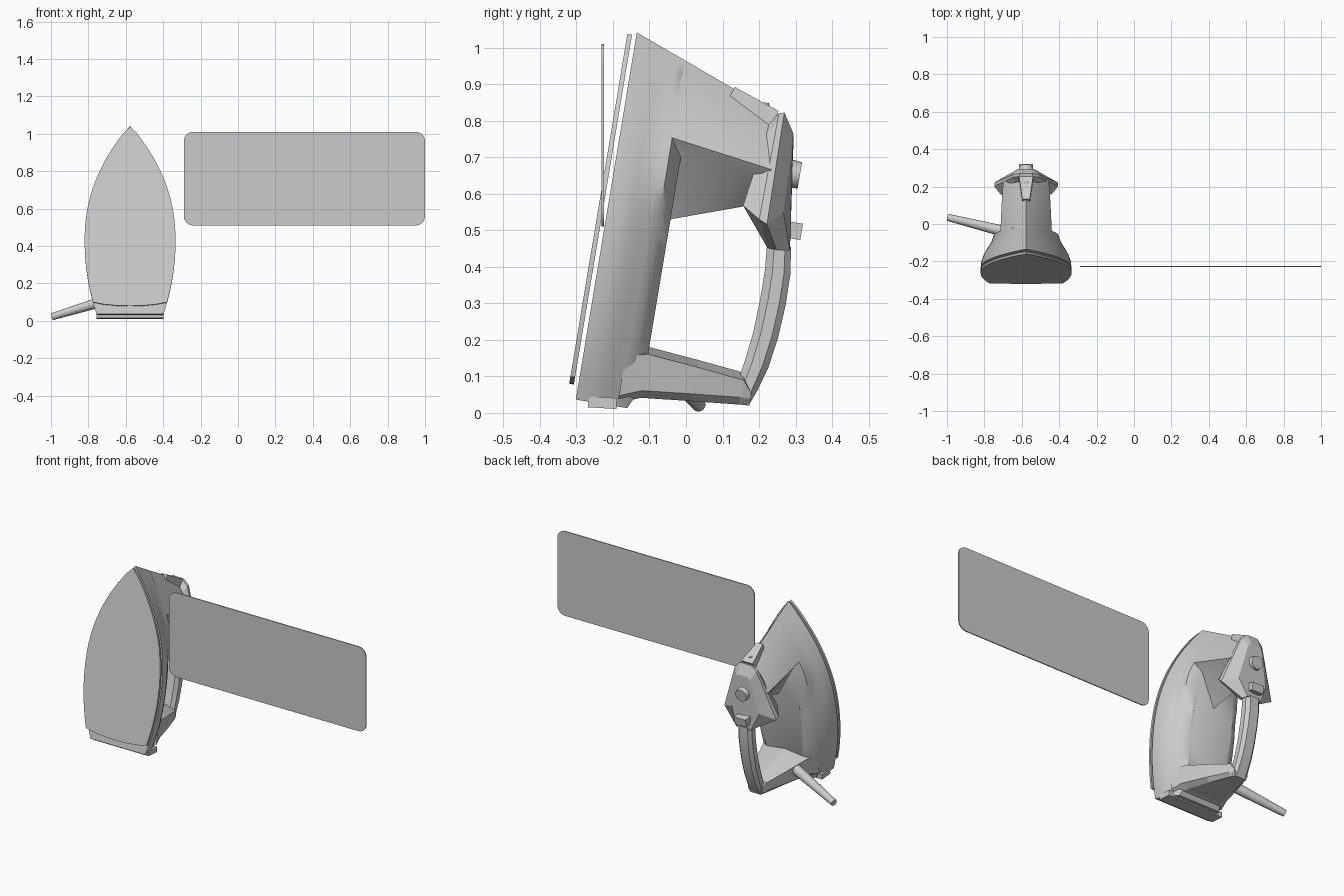
import bpy, bmesh, math
from mathutils import Vector, Matrix

if "Cube" in bpy.data.objects:
    bpy.data.objects.remove(bpy.data.objects["Cube"])

CX = -0.577                      # centre line of the iron
ANG = math.atan2(0.164, 0.986)   # backward lean of the iron


def loc(x, u, v):
    """Iron frame to world: u runs heel to tip, v away from the sole."""
    return Vector((CX + x, -0.32 + 0.164 * u + 0.986 * v, 0.08 + 0.986 * u - 0.164 * v))


def finish(name, bm, smooth=None):
    bmesh.ops.recalc_face_normals(bm, faces=bm.faces[:])
    me = bpy.data.meshes.new(name)
    bm.to_mesh(me)
    bm.free()
    ob = bpy.data.objects.new(name, me)
    bpy.context.collection.objects.link(ob)
    if smooth:
        bpy.ops.object.select_all(action='DESELECT')
        ob.select_set(True)
        bpy.context.view_layer.objects.active = ob
        bpy.ops.object.shade_smooth_by_angle(angle=math.radians(smooth))
    return ob


def loft(name, rings, smooth=None):
    """Skin a list of equal rings and cap both ends."""
    bm = bmesh.new()
    vs = [[bm.verts.new(p) for p in r] for r in rings]
    n = len(vs[0])
    for a, b in zip(vs, vs[1:]):
        for i in range(n):
            j = (i + 1) % n
            bm.faces.new((a[i], a[j], b[j], b[i]))
    bm.faces.new(vs[0])
    bm.faces.new(vs[-1])
    bmesh.ops.remove_doubles(bm, verts=bm.verts[:], dist=1e-5)
    return finish(name, bm, smooth)


def mirror(half):
    """Half ring of (x, u, v) made whole; points on x = 0 are used once."""
    other = [(-x, u, v) for x, u, v in reversed(half) if x > 1e-6]
    return [loc(*p) for p in half + other]


def width(u):
    if u > 0.35:
        return 0.243 * max(0, 1 - ((u - 0.35) / 0.63) ** 2.2)
    return 0.243 * (1 - 1.71 * (0.35 - u) ** 2)


def tip(v):
    return 0.98 - 0.378 * (v - 0.025)


def side(t, v, s, u0=-0.04):
    """Point on the hull side, t = 0 at the heel and 1 at the tip."""
    k = min(1, max(0, (t - 0.5) / 0.25))
    k = k * k * (3 - 2 * k)
    s += (max(s, 0.9) - s) * k
    base = u0 + t * (0.98 - u0)
    w = 0 if t >= 1 else width(base) * s
    return (w, u0 + t * (tip(v) - u0), v)


# Sole plate with a bowed heel edge
N = 28
edge = [(0, 0.0), (0.07, 0.002), (0.14, 0.009)]
edge += [(width(0.02 + 0.95 * i / N), 0.02 + 0.95 * i / N) for i in range(N)] + [(0, 0.972)]
loft("sole_plate", [mirror([(x, u, v) for x, u in edge]) for v in (0, 0.013)], 30)

# Flared hull with its deck
levels = [(0.025, 1), (0.06, 0.985), (0.09, 0.94), (0.12, 0.87), (0.145, 0.8), (0.168, 0.745)]
rings = [mirror([side(i / N, v, s) for i in range(N + 1)]) for v, s in levels]
rings.append(mirror([(0.55 * width(u), u, 0.2) for u in [0.03 + 0.72 * i / N for i in range(N)]]
                    + [(0, 0.82, 0.2)]))
loft("hull", rings, 35)

# Neck: pointed prow in front, recessed wedge toward the grip
rings = []
for v in (0.165, 0.2, 0.26, 0.32, 0.38, 0.45):
    us = 0.71 - 0.145 * (v - 0.175)
    ub = 0.49 + 0.353 * (v - 0.2)
    t0 = (us + 0.04) / (tip(v) + 0.04)
    s = 0.9 + 0.25 * (v - 0.165)
    x0 = side(t0, v, s)[0]
    half = [(0, ub, v), (x0 - 0.025, us - 0.03, v)]
    half += [side(t0 + (1 - t0) * i / 10, v, s) for i in range(11)]
    rings.append(mirror(half))
loft("neck", rings, 30)

# Head shield above the grip
HEAD = [
    [(0.03, 0.79, 0.42), (0.06, 0.76, 0.42), (0.135, 0.56, 0.39), (0.045, 0.46, 0.472)],
    [(0.035, 0.825, 0.445), (0.07, 0.80, 0.445), (0.17, 0.53, 0.44), (0.05, 0.456, 0.475)],
    [(0.035, 0.83, 0.46), (0.07, 0.80, 0.46), (0.17, 0.52, 0.463), (0.05, 0.455, 0.5)],
    [(0.028, 0.775, 0.495), (0.045, 0.76, 0.495), (0.09, 0.56, 0.502), (0.045, 0.459, 0.537)],
]
loft("head_shield", [mirror(h) for h in HEAD])

# Heel block tapering toward the grip
HEEL = [(0.14, 0.17, -0.03, 0.12), (0.2, 0.15, -0.006, 0.135),
        (0.34, 0.105, 0.008, 0.122), (0.47, 0.058, 0.02, 0.108), (0.497, 0.045, 0.022, 0.075)]
loft("heel_block", [mirror([(0, b, v), (0.75 * w, b, v), (w, b + 0.02, v),
                            (w, c - 0.02, v), (0, c, v)]) for v, w, b, c in HEEL])

# Curved grip: inner and outer edge in world (y, z)
GRIP = [((0.222, 0.46), (0.288, 0.455)), ((0.216, 0.39), (0.286, 0.38)),
        ((0.203, 0.31), (0.273, 0.295)), ((0.184, 0.22), (0.252, 0.205)),
        ((0.162, 0.145), (0.226, 0.125)), ((0.142, 0.085), (0.196, 0.062)),
        ((0.135, 0.04), (0.172, 0.021))]
rings = []
for a, b in GRIP:
    sec = [(0.028, 0), (0.045, 0.3), (0.045, 0.75), (0.028, 1)]
    sec += [(-x, f) for x, f in reversed(sec)]
    rings.append([(CX + x, a[0] + (b[0] - a[0]) * f, a[1] + (b[1] - a[1]) * f) for x, f in sec])
loft("grip", rings, 30)


def cone(name, a, b, r1, r2, seg=20):
    a, b = Vector(a), Vector(b)
    bm = bmesh.new()
    m = Matrix.Translation((a + b) / 2) @ (b - a).to_track_quat('Z', 'Y').to_matrix().to_4x4()
    bmesh.ops.create_cone(bm, cap_ends=True, segments=seg, radius1=r1, radius2=r2,
                          depth=(b - a).length, matrix=m)
    return finish(name, bm, 40)


def box(name, c, size, tilt=0.0):
    bm = bmesh.new()
    m = Matrix.Translation(c) @ Matrix.Rotation(tilt, 4, 'X') @ Matrix.Diagonal((*size, 1))
    bmesh.ops.create_cube(bm, size=1, matrix=m)
    return finish(name, bm)


# Dial, button, heel foot and cord sleeve
cone("dial", loc(0, 0.667, 0.475), loc(0, 0.667, 0.53), 0.043, 0.036)
box("button", loc(0, 0.515, 0.53), (0.075, 0.06, 0.045), -ANG)
box("heel_foot", (CX, -0.229, 0.028), (0.36, 0.078, 0.03), -0.06)
cone("cord_sleeve", (-0.994, 0.035, 0.022), (-0.66, -0.048, 0.123), 0.019, 0.031)

# Spray nozzle plate on the front slope
plate = [(0.02, 0.13, 0.886), (0.037, 0.25, 0.82)]
plate += [(-x, y, z) for x, y, z in reversed(plate)]
loft("spray_plate", [[(CX + x, y + 0.48 * d, z + 0.87 * d) for x, y, z in plate]
                     for d in (-0.04, 0.008)])
cone("spray_nozzle", (CX, 0.215, 0.825), (CX, 0.218, 0.85), 0.014, 0.01, 12)

# Separate thin rounded panel
R = 0.05
corners = [(0.95, 0.96, 0), (-0.24, 0.96, 90), (-0.24, 0.56, 180), (0.95, 0.56, 270)]
shape = [(x + R * math.cos(math.radians(a + 15 * i)), z + R * math.sin(math.radians(a + 15 * i)))
         for x, z, a in corners for i in range(7)]
loft("panel", [[(x, y, z) for x, z in shape] for y in (-0.231, -0.225)])
